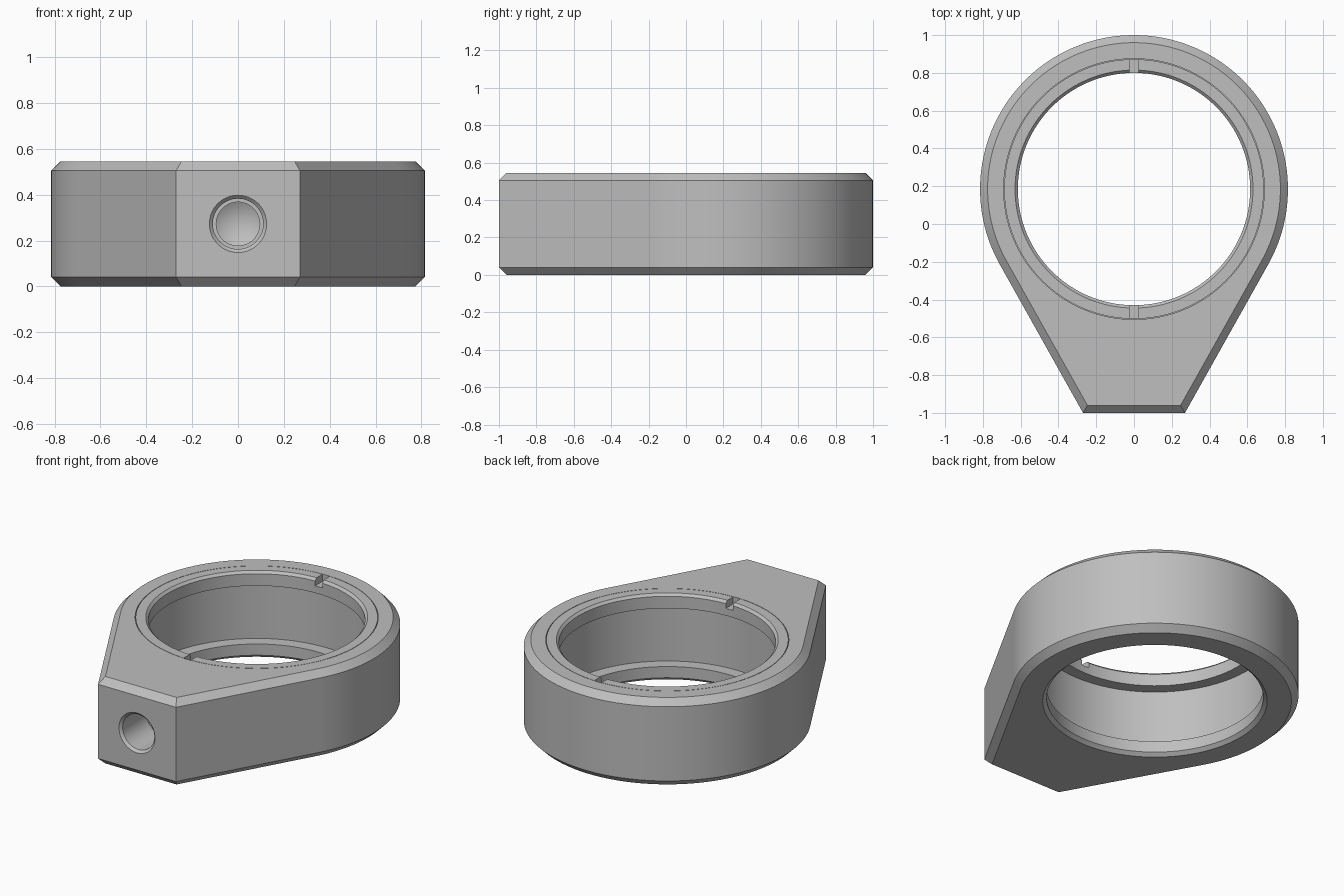
import bpy, bmesh
from math import sin, cos, pi, acos, atan2, hypot
from mathutils import Matrix, Vector

if "Cube" in bpy.data.objects:
    bpy.data.objects.remove(bpy.data.objects["Cube"], do_unlink=True)

CY = 0.185           # ring centre on y
R = 0.815            # outer radius
H = 0.545            # height
CHAMFER = 0.04
HALF_FLAT = 0.27     # half width of the front flat
BORE = 0.69
LIP = 0.615
SEGS = 128

grey = bpy.data.materials.new("plain grey")
grey.use_nodes = True
colour = (0.52, 0.52, 0.52, 1)
grey.diffuse_color = colour
grey.node_tree.nodes["Principled BSDF"].inputs["Base Color"].default_value = colour


def finish(name, bm, matrix):
    bmesh.ops.remove_doubles(bm, verts=bm.verts, dist=1e-5)
    bmesh.ops.recalc_face_normals(bm, faces=bm.faces)
    bm.transform(matrix)
    mesh = bpy.data.meshes.new(name)
    bm.to_mesh(mesh)
    bm.free()
    mesh.materials.append(grey)
    obj = bpy.data.objects.new(name, mesh)
    bpy.context.collection.objects.link(obj)
    return obj


def skin(bm, a, b):
    """Join two equal loops of vertices with faces."""
    for i in range(len(a)):
        j = (i + 1) % len(a)
        if (a[i].co - a[j].co).length + (b[i].co - b[j].co).length > 1e-6:
            bm.faces.new((a[i], a[j], b[j], b[i]))


def lathe(name, profile, matrix, segs=SEGS):
    """Turn a closed (radius, height) profile about z."""
    bm = bmesh.new()
    loops = [[bm.verts.new((r * cos(2 * pi * i / segs), r * sin(2 * pi * i / segs), z))
              for i in range(segs)] for r, z in profile]
    for k, loop in enumerate(loops):
        skin(bm, loop, loops[(k + 1) % len(loops)])
    return finish(name, bm, matrix)


def cut(obj, cutter):
    cutter.hide_render = True
    mod = obj.modifiers.new("cut", 'BOOLEAN')
    mod.operation = 'DIFFERENCE'
    mod.solver = 'EXACT'
    mod.object = cutter
    bpy.context.view_layer.objects.active = obj
    bpy.ops.object.modifier_apply(modifier=mod.name)
    bpy.data.objects.remove(cutter, do_unlink=True)


def outline(inset):
    """Round back with straight sides running tangent to the front flat."""
    drop = -1 - CY
    theta = atan2(drop, HALF_FLAT) + acos(R / hypot(HALF_FLAT, drop))
    r = R - inset
    y = drop + inset
    x = (r - sin(theta) * y) / cos(theta)
    sweep = pi - 2 * theta
    arc = [(r * cos(theta + sweep * i / SEGS), r * sin(theta + sweep * i / SEGS))
           for i in range(SEGS + 1)]
    return [(x, y)] + arc + [(-x, y)]


centre = Matrix.Translation((0, CY, 0))

# Chamfered body
bm = bmesh.new()
levels = [(CHAMFER, 0), (0, CHAMFER), (0, H - CHAMFER), (CHAMFER, H)]
loops = [[bm.verts.new((x, y, z)) for x, y in outline(inset)] for inset, z in levels]
for lower, upper in zip(loops, loops[1:]):
    skin(bm, lower, upper)
bm.faces.new(loops[0])
bm.faces.new(loops[-1])
body = finish("ring_body", bm, centre)

# Bore with a chamfered lip at the bottom
cut(body, lathe("bore_cutter", [
    (0, -0.02), (0.665, -0.02 - 0.005), (LIP, 0.02), (LIP, 0.09),
    (BORE, 0.09), (BORE, H + 0.1), (0, H + 0.1)], centre))

# Drilled hole in the front flat, with a countersink and a conical end
into_front = Matrix.Translation((0, -1, H / 2)) @ Matrix.Rotation(-pi / 2, 4, 'X')
cut(body, lathe("hole_cutter", [
    (0, -0.02), (0.145, -0.02), (0.11, 0.015), (0.11, 0.25),
    (0.095, 0.25), (0.095, 0.3), (0, 0.355)], into_front, 64))

# Retaining ring, flush with the top
retainer = lathe("retaining_ring", [
    (LIP, H - 0.09), (BORE - 0.003, H - 0.09), (BORE - 0.003, H),
    (LIP + 0.015, H), (LIP, H - 0.015)], centre)

# Spanner slots at the front and back of the retaining ring
for side in (-1, 1):
    bm = bmesh.new()
    bmesh.ops.create_cube(bm, size=1, matrix=Matrix.Diagonal((0.05, 0.2, 0.09, 1)))
    place = Matrix.Translation(Vector((0, CY + side * 0.65, H)))
    cut(retainer, finish("slot_cutter", bm, place))

# Smooth curved walls, sharp edges
bpy.ops.object.select_all(action='DESELECT')
for obj in (body, retainer):
    obj.select_set(True)
bpy.context.view_layer.objects.active = body
bpy.ops.object.shade_smooth_by_angle(angle=pi / 9)
